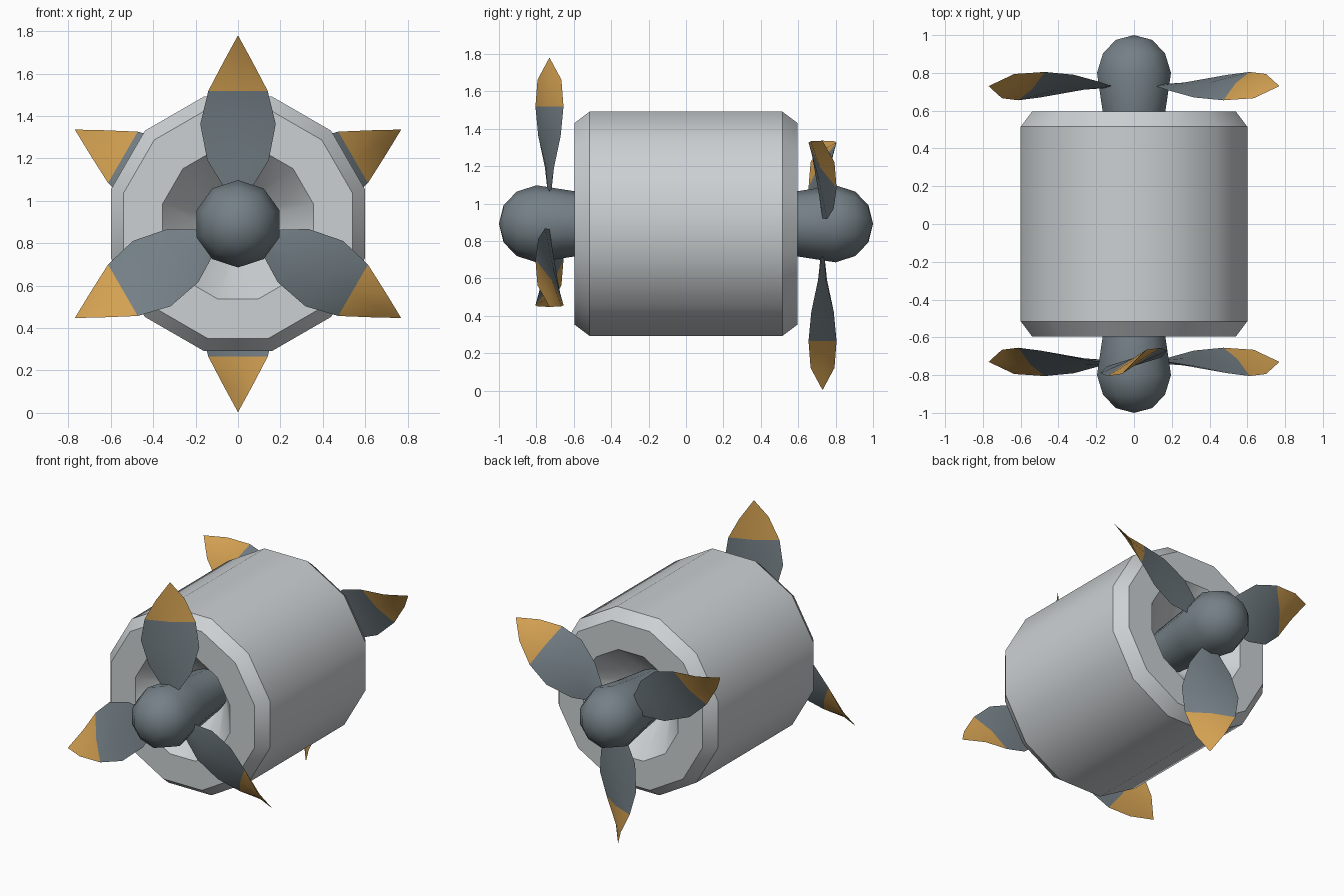
import bpy, bmesh, math

if "Cube" in bpy.data.objects:
    bpy.data.objects.remove(bpy.data.objects["Cube"])

CZ = 0.892  # height of the shared axis


def material(name, rgb):
    m = bpy.data.materials.new(name)
    m.diffuse_color = (*rgb, 1)
    m.use_nodes = True
    m.node_tree.nodes["Principled BSDF"].inputs["Base Color"].default_value = m.diffuse_color
    return m


GREY = material("light grey", (0.60, 0.63, 0.645))
STEEL = material("blue steel", (0.175, 0.215, 0.24))
AMBER = material("amber", (0.66, 0.36, 0.085))


def finish(name, bm, mats, angle):
    bmesh.ops.recalc_face_normals(bm, faces=bm.faces[:])
    me = bpy.data.meshes.new(name)
    bm.to_mesh(me)
    bm.free()
    for m in mats:
        me.materials.append(m)
    ob = bpy.data.objects.new(name, me)
    bpy.context.collection.objects.link(ob)
    bpy.ops.object.select_all(action='DESELECT')
    ob.select_set(True)
    bpy.context.view_layer.objects.active = ob
    bpy.ops.object.shade_smooth_by_angle(angle=math.radians(angle))
    return ob


def skin(bm, rings, close=False):
    """Join successive rings of vertices; a one-vertex ring is a point."""
    pairs = list(zip(rings, rings[1:])) + ([(rings[-1], rings[0])] if close else [])
    for a, b in pairs:
        n = max(len(a), len(b))
        for i in range(n):
            j = (i + 1) % n
            vs = [a[i % len(a)], a[j % len(a)], b[j % len(b)], b[i % len(b)]]
            bm.faces.new(list(dict.fromkeys(vs)))


def lathe(name, profile, sides, phase, mat, angle, close=False):
    """Turn a (y, radius) profile round the y axis."""
    bm = bmesh.new()
    rings = []
    for y, r in profile:
        count = sides if r > 0 else 1
        rings.append([bm.verts.new((r * math.sin(phase + i * math.tau / sides), y,
                                    CZ + r * math.cos(phase + i * math.tau / sides)))
                      for i in range(count)])
    skin(bm, rings, close)
    return finish(name, bm, [mat], angle)


# Twelve-sided chamfered barrel with a tapered recess at each end
k = 1 / math.cos(math.pi / 12)
half = [(-0.30, 0.12), (-0.595, 0.355), (-0.595, 0.54), (-0.515, 0.60)]
barrel = [(y, r * k) for y, r in half] + [(-y, r * k) for y, r in reversed(half)]
lathe("barrel", barrel, 12, math.pi / 12, GREY, 34, close=True)

# Ten-sided shaft with a domed nose at each end
nose = [(-1.0, 0), (-0.975, 0.10), (-0.905, 0.172), (-0.80, 0.206), (-0.60, 0.175), (-0.30, 0.14)]
lathe("shaft", nose + [(-y, r) for y, r in reversed(nose)], 10, 0, STEEL, 45)

# Blade stations: radius, half width, half pitch depth, half thickness
STATIONS = [(0.17, 0.065, 0.0, 0.010), (0.30, 0.145, 0.024, 0.018),
            (0.47, 0.178, 0.060, 0.020), (0.627, 0.14, 0.075, 0.018),
            (0.77, 0.065, 0.064, 0.010)]
TIP = 0.889


def blade(name, y0, turn):
    bm = bmesh.new()
    c, s = math.cos(turn), math.sin(turn)

    def vert(x, y, r):
        return bm.verts.new((x * c + r * s, y0 + y, CZ - x * s + r * c))

    rings = []
    for r, w, d, t in STATIONS:
        length = math.hypot(w, d)
        nx, ny = -d / length * t, w / length * t
        rings.append([vert(-w, -d, r), vert(nx, ny, r), vert(w, d, r), vert(-nx, -ny, r)])
    rings.append([vert(0, 0, TIP)])
    skin(bm, rings)
    bm.faces.new(rings[0])
    # Outer part of each blade is amber
    for f in bm.faces:
        m = f.calc_center_median()
        if m.x * s + (m.z - CZ) * c > 0.627:
            f.material_index = 1
    finish(name, bm, [STEEL, AMBER], 40)


# Two three-bladed propellers, the rear one half a turn round
for label, y0, start in (("front", -0.73, 0), ("rear", 0.73, math.pi)):
    for i in range(3):
        blade(f"{label}_blade_{i + 1}", y0, start + i * math.tau / 3)
